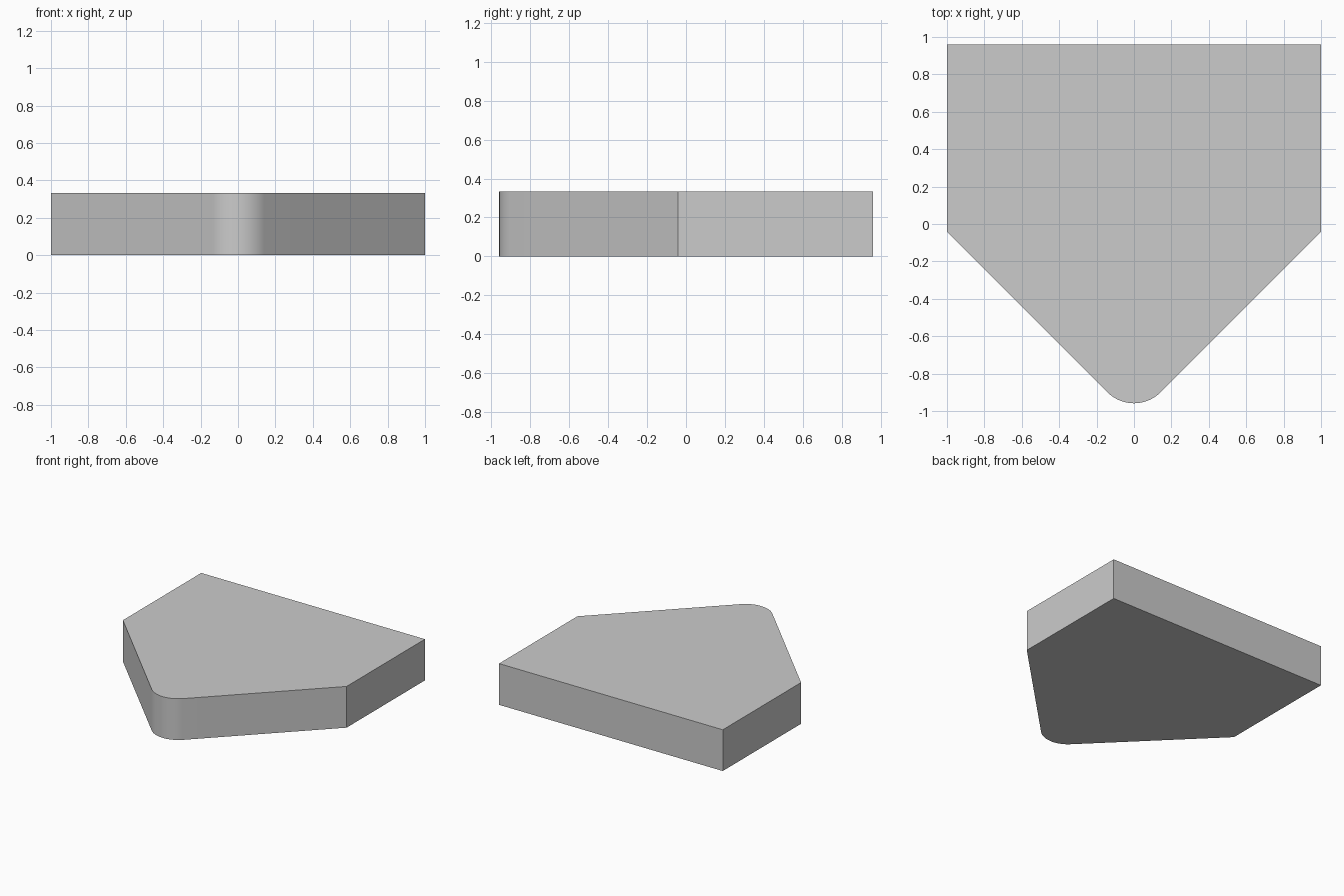
import bpy, bmesh
from math import sin, cos, pi, radians

if "Cube" in bpy.data.objects:
    bpy.data.objects.remove(bpy.data.objects["Cube"])

HEIGHT = 1 / 3
RADIUS = 0.2                                   # rounded tip
BACK = (2 - RADIUS * (2 ** 0.5 - 1)) / 2       # back edge, centres the plate on y
SHOULDER = BACK - 1                            # where the 45 degree sides start
TIP_CENTRE = BACK - 2 + RADIUS * 2 ** 0.5
STEPS = 24

# Outline: square back, two 45 degree sides and a tangent arc at the tip
outline = [(1, SHOULDER), (1, BACK), (-1, BACK), (-1, SHOULDER)]
for i in range(STEPS + 1):
    a = 1.25 * pi + 0.5 * pi * i / STEPS
    outline.append((RADIUS * cos(a), TIP_CENTRE + RADIUS * sin(a)))

# Extrude the outline into a solid plate
bm = bmesh.new()
face = bm.faces.new([bm.verts.new((x, y, 0)) for x, y in outline])
extruded = bmesh.ops.extrude_face_region(bm, geom=[face], use_keep_orig=True)
top = [g for g in extruded["geom"] if isinstance(g, bmesh.types.BMVert)]
bmesh.ops.translate(bm, verts=top, vec=(0, 0, HEIGHT))
bmesh.ops.recalc_face_normals(bm, faces=bm.faces)
mesh = bpy.data.meshes.new("five_sided_plate")
bm.to_mesh(mesh)
bm.free()

plate = bpy.data.objects.new("five_sided_plate", mesh)
bpy.context.collection.objects.link(plate)
bpy.context.view_layer.objects.active = plate
plate.select_set(True)
bpy.ops.object.shade_smooth_by_angle(angle=radians(30))
